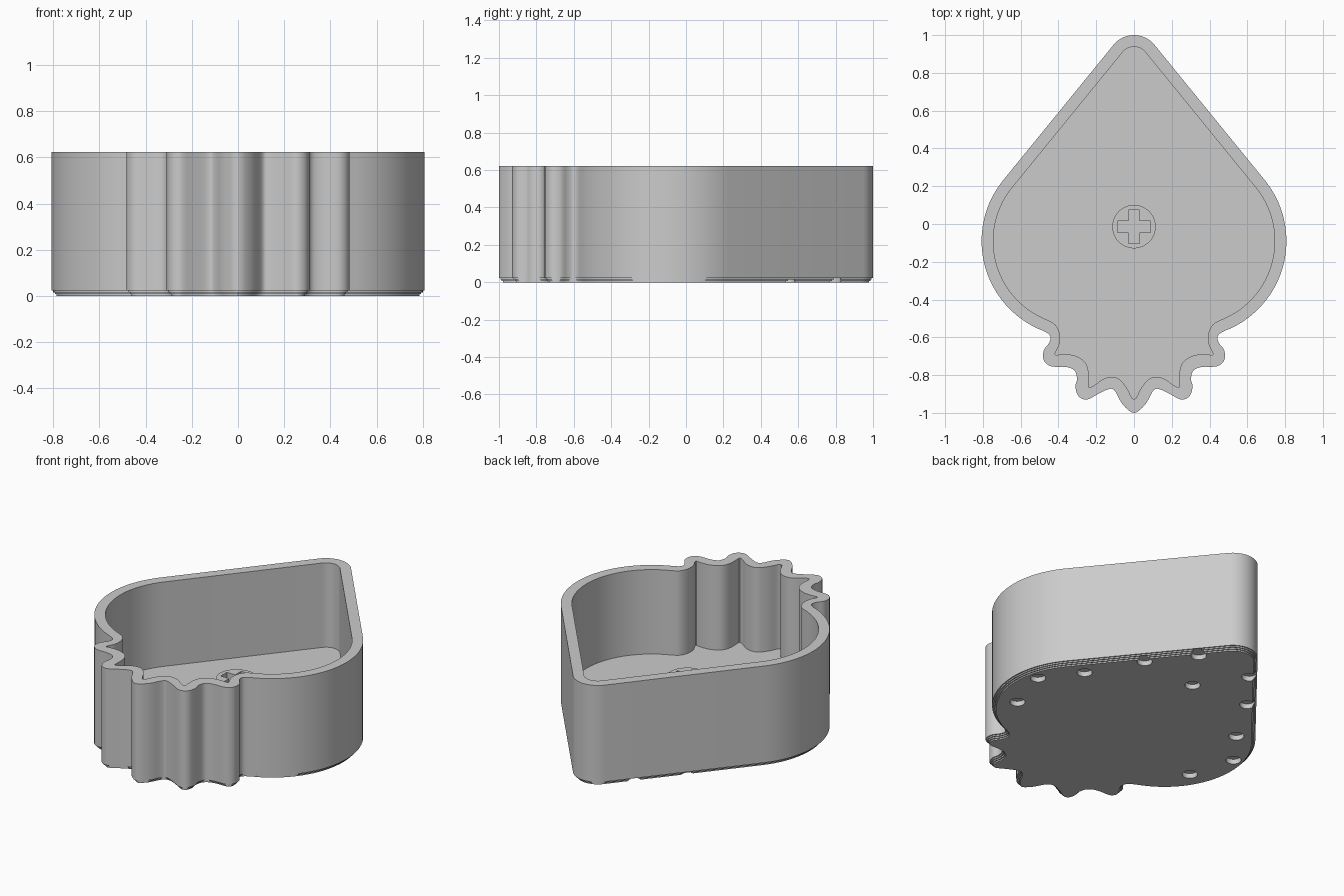
import bpy, bmesh, math
from mathutils import Vector

cube = bpy.data.objects.get("Cube")
if cube:
    bpy.data.objects.remove(cube)

HEIGHT, FLOOR, BOSS_TOP, WALL = 0.622, 0.1, 0.28, 0.062

grey = bpy.data.materials.new("plain grey")
grey.use_nodes = True
grey.diffuse_color = (0.6, 0.6, 0.6, 1)
grey.node_tree.nodes["Principled BSDF"].inputs["Base Color"].default_value = (0.6, 0.6, 0.6, 1)

# Scalloped end, right half, from the bulge to the middle
OUTER_SCALLOPS = [(.452, -.582), (.441, -.604), (.452, -.633), (.478, -.67), (.478, -.72), (.44, -.753),
                  (.36, -.757), (.315, -.775), (.302, -.82), (.31, -.86), (.295, -.91), (.25, -.93),
                  (.19, -.9), (.13, -.873), (.1, -.885), (.06, -.955), (0, -1)]
INNER_SCALLOPS = [(.425, -.526), (.405, -.55), (.392, -.59), (.396, -.64), (.418, -.69), (.38, -.69),
                  (.32, -.695), (.265, -.725), (.243, -.77), (.24, -.82), (.24, -.862), (.215, -.857),
                  (.165, -.822), (.12, -.81), (.08, -.82), (.04, -.865), (0, -.93)]


def arc(cx, cy, radius, start, end, steps):
    angles = [math.radians(start + (end - start) * i / steps) for i in range(steps + 1)]
    return [Vector((cx + radius * math.cos(a), cy + radius * math.sin(a))) for a in angles]


def spline(points, steps=4):
    """Smooth curve through the points; the last one lies on the mirror line."""
    p = [Vector(q) for q in points]
    p = [2 * p[0] - p[1]] + p + [Vector((-p[-2].x, p[-2].y))]
    result = []
    for a, b, c, d in zip(p, p[1:], p[2:], p[3:]):
        for i in range(1, steps + 1):
            t = i / steps
            result.append(0.5 * (2 * b + (c - a) * t + (2 * a - 5 * b + 4 * c - d) * t ** 2
                                 + (3 * b - a - 3 * c + d) * t ** 3))
    return result


def outline(inset, scallops):
    """Closed drop shape: rounded tip, straight flank, bulge, scallops, mirrored."""
    half = arc(0, 0.86, 0.14 - inset, 90, 38.3, 8)
    half += arc(0.297, -0.09, 0.51 - inset, 38.3, -69, 28)
    half += spline([half[-1]] + scallops)
    return half + [Vector((-v.x, v.y)) for v in reversed(half[1:-1])]


def shrink(loop, amount):
    result = []
    for i, v in enumerate(loop):
        t = (loop[(i + 1) % len(loop)] - loop[i - 1]).normalized()
        result.append(v + amount * Vector((t.y, -t.x)))
    return result


def make_object(name, bm):
    bmesh.ops.recalc_face_normals(bm, faces=bm.faces)
    mesh = bpy.data.meshes.new(name)
    bm.to_mesh(mesh)
    bm.free()
    mesh.materials.append(grey)
    ob = bpy.data.objects.new(name, mesh)
    bpy.context.collection.objects.link(ob)
    return ob


def cylinder(bm, x, y, z0, z1, radius, sides):
    result = bmesh.ops.create_cone(bm, cap_ends=True, segments=sides, radius1=radius,
                                   radius2=radius, depth=z1 - z0)
    bmesh.ops.translate(bm, verts=result["verts"], vec=(x, y, (z0 + z1) / 2))


def finish(ob, cutter):
    """Cut the recesses, then shade smooth with sharp edges kept."""
    cutter.hide_render = True
    mod = ob.modifiers.new("recesses", "BOOLEAN")
    mod.operation, mod.solver, mod.object = "DIFFERENCE", "EXACT", cutter
    bpy.ops.object.select_all(action="DESELECT")
    ob.select_set(True)
    bpy.context.view_layer.objects.active = ob
    bpy.ops.object.modifier_apply(modifier=mod.name)
    bpy.data.objects.remove(cutter)
    bpy.ops.object.shade_smooth_by_angle(angle=math.radians(30))


# Tray shell: stepped foot, outer wall, rim, inner wall and floor
outer = outline(0, OUTER_SCALLOPS)
inner = outline(WALL, INNER_SCALLOPS)
layers = []
STEPS = 3
for i in range(STEPS):
    step = shrink(outer, 0.022 * (STEPS - i) / STEPS)
    layers += [(step, 0.024 * i / STEPS), (step, 0.024 * (i + 1) / STEPS)]
layers += [(outer, 0.024), (outer, HEIGHT), (inner, HEIGHT), (inner, FLOOR)]

bm = bmesh.new()
rings = [[bm.verts.new((v.x, v.y, z)) for v in loop] for loop, z in layers]
for low, high in zip(rings, rings[1:]):
    for i in range(len(low)):
        bm.faces.new((low[i - 1], low[i], high[i], high[i - 1]))
bm.faces.new(rings[0])
bm.faces.new(rings[-1])
tray = make_object("tray", bm)

# Shallow round sockets in the underside
bm = bmesh.new()
for x, y in [(.63, -.265), (.715, .015), (.555, .23), (.375, .54), (.185, .785)]:
    for side in (-1, 1):
        cylinder(bm, side * x, y, -0.05, 0.03, 0.043, 24)
cylinder(bm, 0, 0.51, -0.05, 0.03, 0.043, 24)
finish(tray, make_object("socket_cutter", bm))

# Central boss with a cross-shaped recess
bm = bmesh.new()
cylinder(bm, 0, -0.014, FLOOR - 0.02, BOSS_TOP, 0.115, 48)
boss = make_object("center_boss", bm)

bm = bmesh.new()
a, b = 0.03, 0.088
cross = [(a, a), (a, b), (-a, b), (-a, a), (-b, a), (-b, -a),
         (-a, -a), (-a, -b), (a, -b), (a, -a), (b, -a), (b, a)]
base = bm.faces.new([bm.verts.new((x, y - 0.014, BOSS_TOP - 0.1)) for x, y in cross])
top = bmesh.ops.extrude_face_region(bm, geom=[base])["geom"]
bmesh.ops.translate(bm, verts=[v for v in top if isinstance(v, bmesh.types.BMVert)], vec=(0, 0, 0.2))
finish(boss, make_object("cross_cutter", bm))
